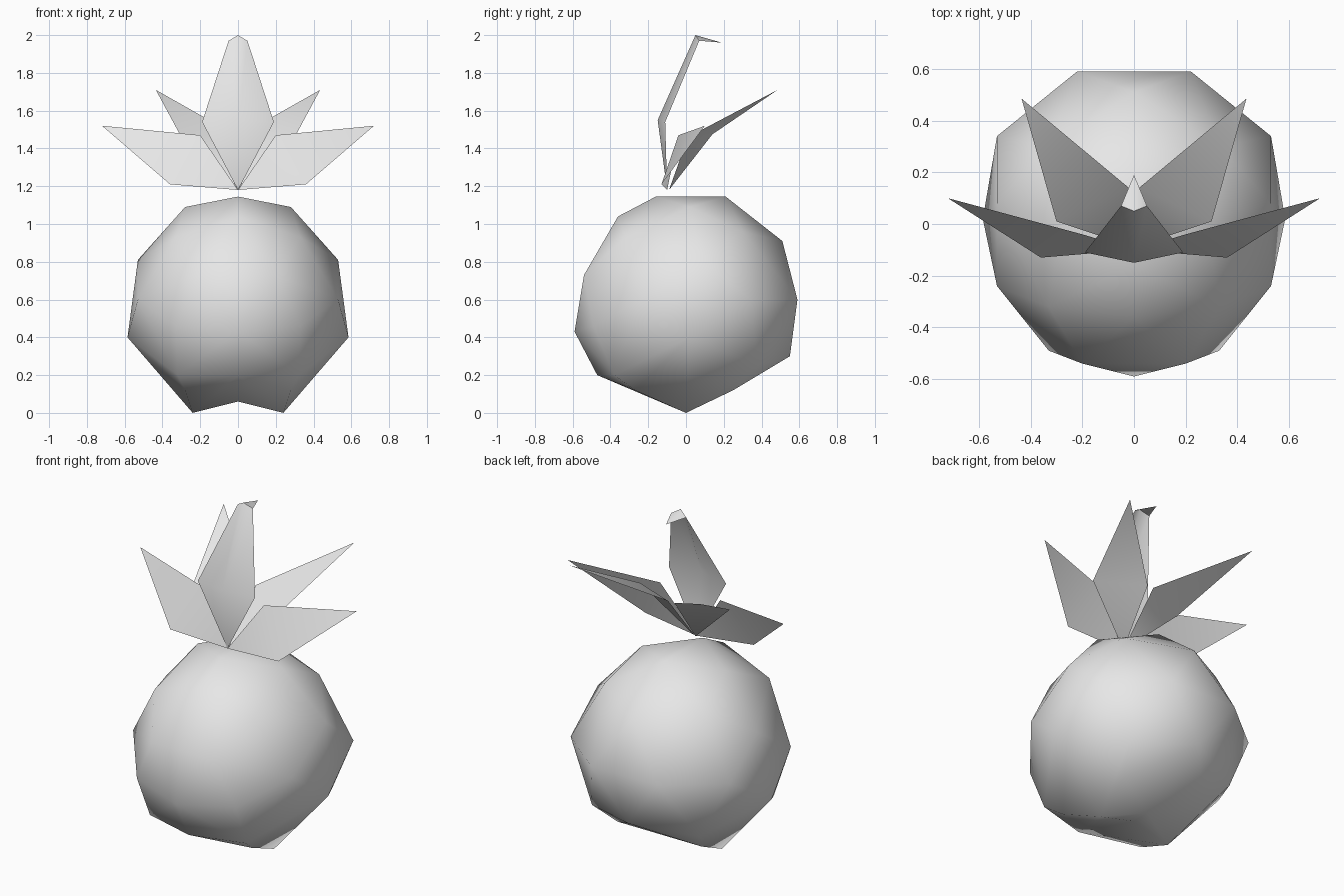
import bpy
import bmesh
import math

cube = bpy.data.objects.get("Cube")
if cube:
    bpy.data.objects.remove(cube, do_unlink=True)

grey = bpy.data.materials.new("light_grey")
grey.use_nodes = True
grey.diffuse_color = (0.8, 0.8, 0.8, 1)
grey.node_tree.nodes["Principled BSDF"].inputs["Base Color"].default_value = (0.8, 0.8, 0.8, 1)


def add_object(name, bm, sharp_angle):
    mesh = bpy.data.meshes.new(name)
    bm.to_mesh(mesh)
    bm.free()
    mesh.materials.append(grey)
    for poly in mesh.polygons:
        poly.use_smooth = True
    mesh.set_sharp_from_angle(angle=math.radians(sharp_angle))
    obj = bpy.data.objects.new(name, mesh)
    bpy.context.collection.objects.link(obj)
    return obj


def add_leaf(name, points, faces):
    # Half of a leaf (or one of a pair), mirrored across the middle
    bm = bmesh.new()
    verts = [bm.verts.new(p) for p in points]
    for face in faces:
        bm.faces.new([verts[i] for i in face])
    obj = add_object(name, bm, 60)
    mirror = obj.modifiers.new("mirror", 'MIRROR')
    mirror.use_axis = (True, False, False)


# Round faceted fruit body: hull of centre-line and mirrored side points
centre = [(0.21, 1.145), (-0.16, 1.145), (-0.36, 1.04), (-0.59, 0.43),
          (-0.47, 0.2), (0.51, 0.91), (0.55, 0.3)]
sides = [(0.28, 0.02, 1.09), (0.53, 0.08, 0.81), (0.585, 0.02, 0.4),
         (0.53, 0.34, 0.6), (0.53, -0.24, 0.6), (0.22, 0.59, 0.6),
         (0.33, 0.3, 0.96), (0.33, -0.32, 0.93), (0.2, -0.54, 0.73),
         (0.33, -0.49, 0.46), (0.36, 0.38, 0.25), (0.32, -0.38, 0.2),
         (0.28, 0.25, 0.12), (0.28, -0.27, 0.12), (0.24, 0, 0)]
bm = bmesh.new()
for y, z in centre:
    bm.verts.new((0, y, z))
for x, y, z in sides:
    bm.verts.new((x, y, z))
    bm.verts.new((-x, y, z))
hull = bmesh.ops.convex_hull(bm, input=bm.verts[:])
bmesh.ops.delete(bm, geom=[v for v in bm.verts if not v.link_faces], context='VERTS')

# Shallow groove between the two low points underneath
bmesh.ops.bisect_plane(bm, geom=bm.verts[:] + bm.edges[:] + bm.faces[:],
                       plane_co=(0, 0, 0), plane_no=(1, 0, 0), dist=0.0001)
for v in bm.verts:
    if abs(v.co.x) < 0.001:
        v.co.z = max(v.co.z, 0.06)
bmesh.ops.triangulate(bm, faces=bm.faces[:])
bmesh.ops.recalc_face_normals(bm, faces=bm.faces[:])
add_object("fruit_body", bm, 180)

# Tall front leaf with a keel and a tip curling back
add_leaf("front_leaf",
         [(0, -0.1, 1.18), (0.19, -0.11, 1.54), (0, -0.15, 1.55),
          (0.05, 0.07, 1.97), (0, 0.05, 2.0), (0, 0.19, 1.96)],
         [(0, 1, 2), (2, 1, 3, 4), (4, 3, 5)])

# Paired leaves, bent across the widest part
bent = [(0, 1, 3), (1, 2, 3)]
add_leaf("side_leaves",
         [(0, -0.1, 1.18), (0.36, -0.13, 1.21), (0.72, 0.1, 1.52), (0.2, -0.04, 1.47)],
         bent)
add_leaf("back_leaves",
         [(0, -0.09, 1.18), (0.3, 0.01, 1.46), (0.435, 0.485, 1.71), (0.02, 0.14, 1.475)],
         bent)
